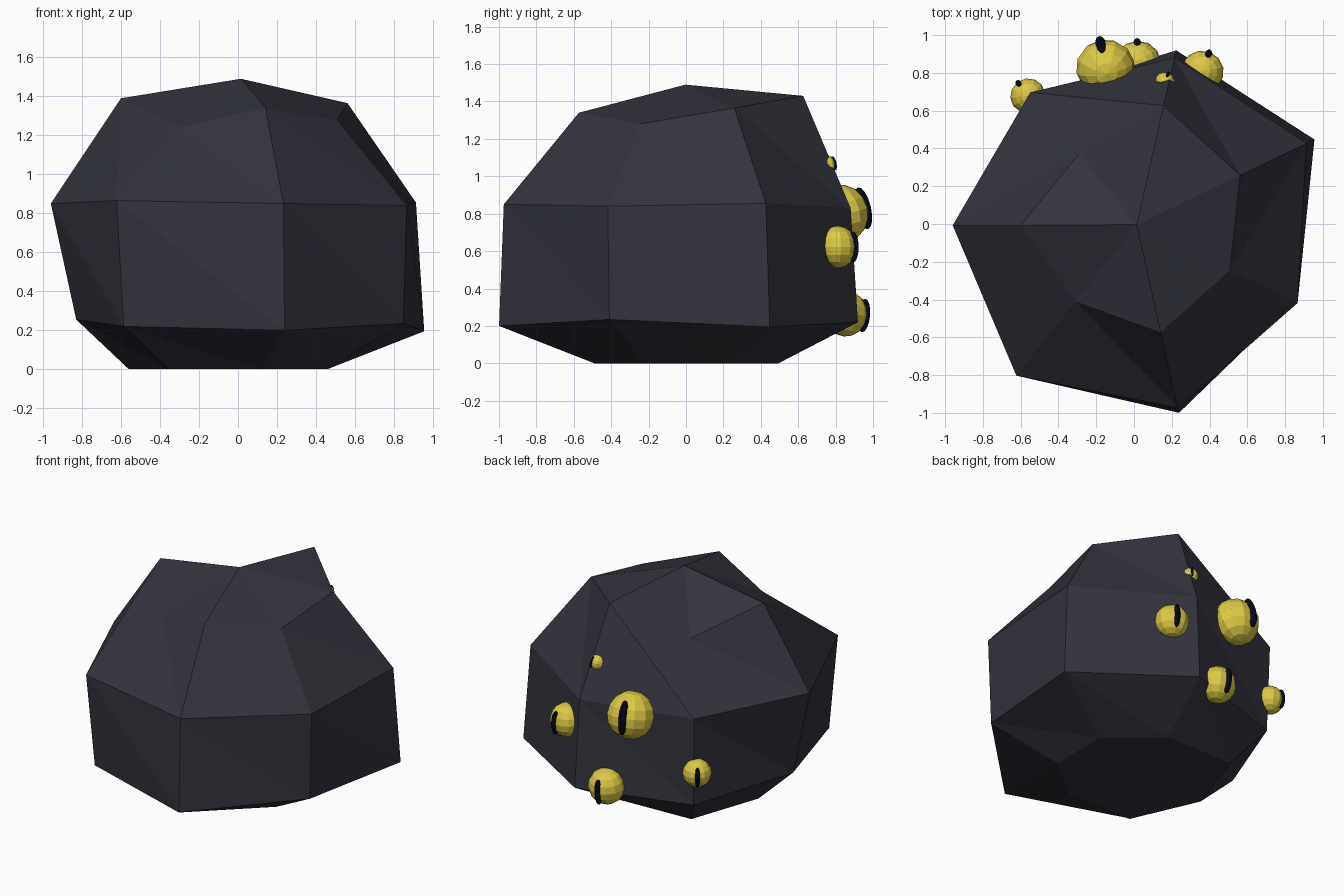
import bpy, bmesh, math
from mathutils import Vector, Matrix

if "Cube" in bpy.data.objects:
    bpy.data.objects.remove(bpy.data.objects["Cube"])


def material(name, rgb):
    m = bpy.data.materials.new(name)
    m.diffuse_color = (*rgb, 1)
    m.use_nodes = True
    m.node_tree.nodes["Principled BSDF"].inputs["Base Color"].default_value = m.diffuse_color
    return m


STONE = material("dark_stone", (0.034, 0.033, 0.048))
YELLOW = material("eye_yellow", (0.73, 0.59, 0.06))
BLACK = material("pupil_black", (0.002, 0.002, 0.011))


def finish(bm, name, mat):
    bmesh.ops.recalc_face_normals(bm, faces=bm.faces[:])
    me = bpy.data.meshes.new(name)
    bm.to_mesh(me)
    bm.free()
    me.materials.append(mat)
    ob = bpy.data.objects.new(name, me)
    bpy.context.collection.objects.link(ob)
    return ob


# Boulder: four irregular seven-sided rings and an apex.
# Each ring starts at -x and runs past the front; radii, then heights.
RINGS = [
    ((.572, .59, .495, .49, .495, .51, .64), (0,) * 7),
    ((.842, .96, 1.018, .928, 1.047, .95, .88), (.255, .22, .20, .235, .195, .22, .21)),
    ((.972, 1.018, .992, .948, 1.0, .91, .90), (.85, .865, .85, .84, .855, .83, .825)),
    ((.612, .515, .58, .55, .61, .65, .485), (1.39, 1.24, 1.34, 1.28, 1.365, 1.43, 1.20)),
]
bm = bmesh.new()
rings = []
for radii, heights in RINGS:
    ring = []
    for i, (r, z) in enumerate(zip(radii, heights)):
        a = math.pi + i * math.tau / 7
        ring.append(bm.verts.new((0.012 + r * math.cos(a), r * math.sin(a) - 0.007, z)))
    rings.append(ring)
apex = bm.verts.new((0.015, -0.003, 1.49))
bm.faces.new(rings[0])
for i in range(7):
    j = (i + 1) % 7
    for low, high in zip(rings, rings[1:]):
        # Every facet folds along the same diagonal
        bm.faces.new((low[i], low[j], high[i]))
        bm.faces.new((low[j], high[j], high[i]))
    bm.faces.new((rings[-1][i], rings[-1][j], apex))
finish(bm, "boulder", STONE)


def ellipsoid(name, centre, gaze, size, mat, segments, rows):
    """Ball scaled by size (width, depth, height), facing along gaze."""
    turn = Vector(gaze).to_track_quat('Y', 'Z').to_matrix().to_4x4()
    bm = bmesh.new()
    bmesh.ops.create_uvsphere(bm, u_segments=segments, v_segments=rows, radius=1,
                              matrix=Matrix.Translation(centre) @ turn @ Matrix.Diagonal((*size, 1)))
    finish(bm, name, mat)


# Eyes on the back: name, centre, radius, gaze
EYES = [
    ("big", (-.152, .83, .80), .156, (-.2, 1, .25)),
    ("side", (.363, .81, .622), .113, (.35, 1, 0)),
    ("low", (.02, .855, .265), .122, (-.03, 1, -.1)),
    ("outer", (-.563, .68, .445), .094, (-.6, .8, 0)),
    ("tiny", (.163, .755, 1.06), .052, (.4, .9, 0.25)),
]
for name, centre, r, gaze in EYES:
    ellipsoid(name + "_eye", centre, gaze, (r, r * .95, r), YELLOW, 12, 8)
    # Slit pupil set into the front of the eye
    front = Vector(centre) + Vector(gaze).normalized() * r * .78
    ellipsoid(name + "_pupil", front, gaze, (r * .19, r * .28, r * .74), BLACK, 12, 8)
